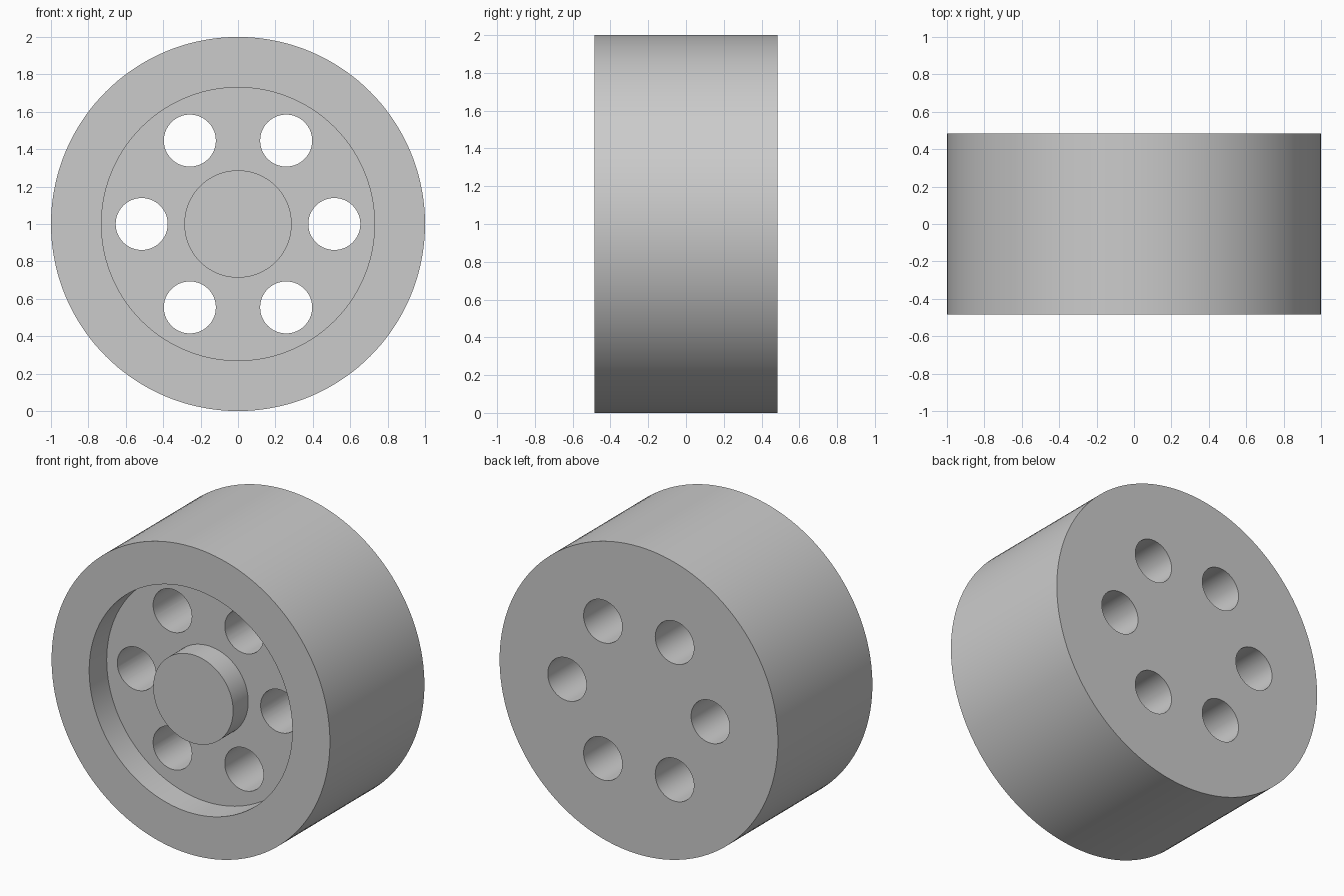
import bpy, bmesh, math
from mathutils import Matrix, Vector

if "Cube" in bpy.data.objects:
    bpy.data.objects.remove(bpy.data.objects["Cube"], do_unlink=True)

HALF = 0.485          # half width of the wheel
FLOOR = -HALF + 0.18  # recess floor
HUB = -HALF + 0.025   # hub face
CENTRE = Vector((0, 0, 1))

grey = bpy.data.materials.new("light grey")
grey.use_nodes = True
colour = (0.6, 0.6, 0.6, 1)
grey.diffuse_color = colour
grey.node_tree.nodes["Principled BSDF"].inputs["Base Color"].default_value = colour


def finish(bm, name):
    bmesh.ops.recalc_face_normals(bm, faces=bm.faces)
    mesh = bpy.data.meshes.new(name)
    bm.to_mesh(mesh)
    bm.free()
    mesh.materials.append(grey)
    obj = bpy.data.objects.new(name, mesh)
    bpy.context.collection.objects.link(obj)
    return obj


def lathe(name, profile, steps=144):
    """Revolve (radius, y) points about the wheel axis, with flat end caps."""
    bm = bmesh.new()
    rings = []
    for r, y in profile:
        angles = [math.tau * i / steps for i in range(steps)]
        rings.append([bm.verts.new((r * math.cos(a), y, 1 + r * math.sin(a))) for a in angles])
    for a, b in zip(rings, rings[1:]):
        for i in range(steps):
            j = (i + 1) % steps
            bm.faces.new((a[i], a[j], b[j], b[i]))
    bm.faces.new(rings[0])
    bm.faces.new(rings[-1])
    return finish(bm, name)


# Wheel body: hub, recess, rim, tread and flat back
wheel = lathe("wheel", [(0.287, HUB), (0.287, FLOOR), (0.73, FLOOR),
                        (0.73, -HALF), (1, -HALF), (1, HALF)])

# Six through holes around the hub
bm = bmesh.new()
for k in range(6):
    a = math.tau * k / 6
    place = Matrix.Translation(CENTRE + Vector((math.cos(a), 0, math.sin(a))) * 0.515)
    bmesh.ops.create_cone(bm, cap_ends=True, segments=64, radius1=0.139, radius2=0.139,
                          depth=2, matrix=place @ Matrix.Rotation(math.pi / 2, 4, "X"))
cutter = finish(bm, "hole_cutter")
cutter.hide_render = True

cut = wheel.modifiers.new("holes", "BOOLEAN")
cut.operation = "DIFFERENCE"
cut.solver = "EXACT"
cut.object = cutter

bpy.ops.object.select_all(action="DESELECT")
wheel.select_set(True)
bpy.context.view_layer.objects.active = wheel
bpy.ops.object.modifier_apply(modifier=cut.name)
bpy.data.objects.remove(cutter, do_unlink=True)
bpy.ops.object.shade_smooth_by_angle(angle=math.radians(30))
